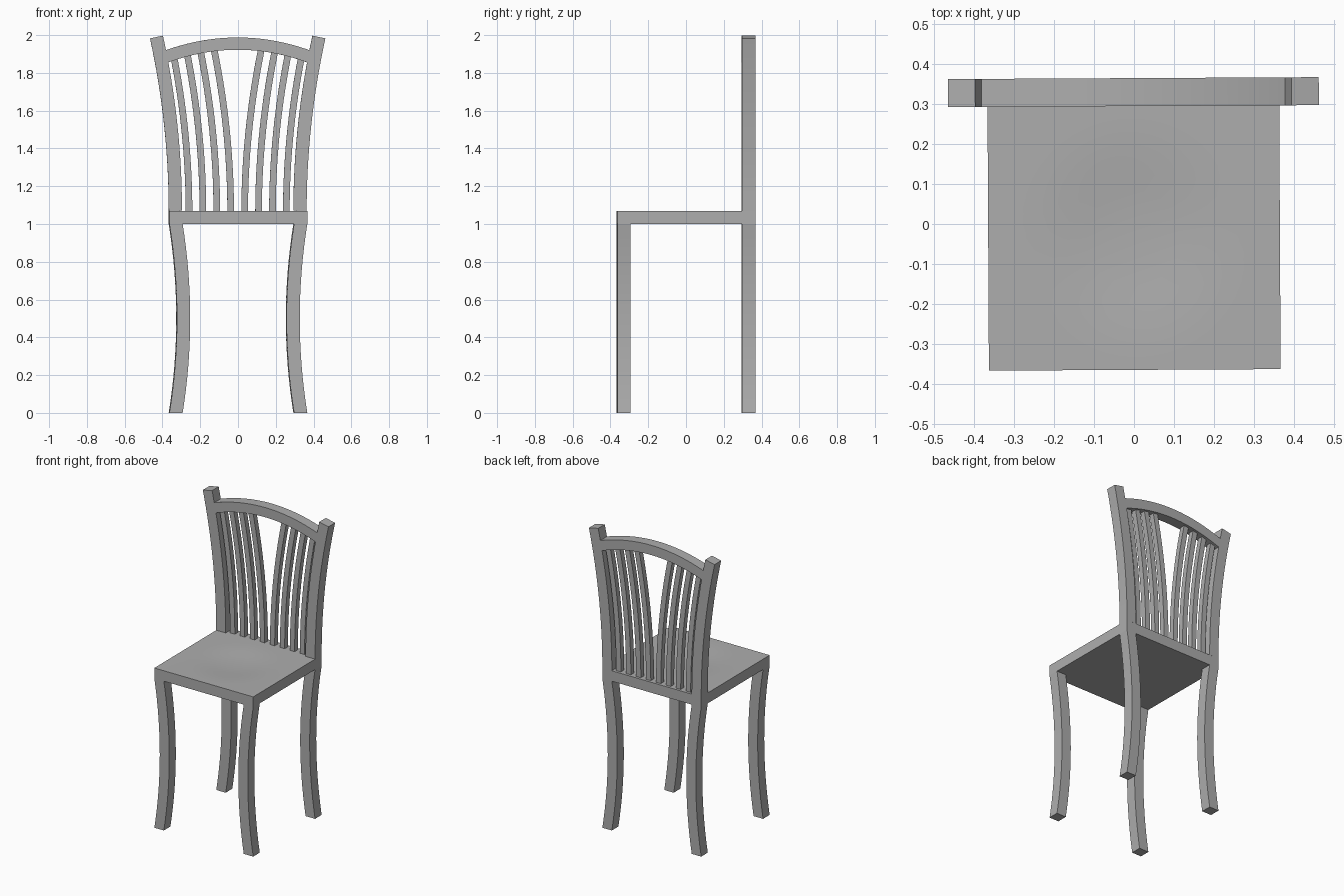
import bpy, bmesh, math
from mathutils import Vector

cube = bpy.data.objects.get("Cube")
if cube:
    bpy.data.objects.remove(cube)

grey = bpy.data.materials.new("plain grey")
grey.use_nodes = True
COLOUR = (0.42, 0.42, 0.42, 1)
grey.diffuse_color = COLOUR
grey.node_tree.nodes["Principled BSDF"].inputs["Base Color"].default_value = COLOUR

HALF, T = 0.365, 0.07          # half seat width, timber thickness
SEAT_Z, SEAT_TOP = 1.0, 1.07
BACK_Y = HALF - T / 2          # centre line of the chair back
TURN = math.radians(0.3)       # whole chair is turned very slightly


def finish(name, bm):
    bmesh.ops.recalc_face_normals(bm, faces=bm.faces)
    mesh = bpy.data.meshes.new(name)
    bm.to_mesh(mesh)
    bm.free()
    mesh.materials.append(grey)
    ob = bpy.data.objects.new(name, mesh)
    ob.rotation_euler.z = TURN
    bpy.context.collection.objects.link(ob)
    bpy.ops.object.select_all(action='DESELECT')
    ob.select_set(True)
    bpy.context.view_layer.objects.active = ob
    bpy.ops.object.shade_smooth_by_angle(angle=math.radians(30))


def bent_bar(name, path, width, depth, y, level_ends=False):
    """Rectangular bar swept along a curve (x, z) in the front plane."""
    bm = bmesh.new()
    rings = []
    for i, p in enumerate(path):
        a, b = path[max(i - 1, 0)], path[min(i + 1, len(path) - 1)]
        d = (Vector(b) - Vector(a)).normalized()
        n = Vector((d.y, -d.x)) * width / 2
        if level_ends:
            n = Vector((width / 2, 0))
        rings.append([bm.verts.new((p[0] + s * n.x, y + t * depth / 2, p[1] + s * n.y))
                      for s, t in ((-1, -1), (1, -1), (1, 1), (-1, 1))])
    for r, q in zip(rings, rings[1:]):
        for k in range(4):
            bm.faces.new((r[k], r[(k + 1) % 4], q[(k + 1) % 4], q[k]))
    bm.faces.new(rings[0])
    bm.faces.new(rings[-1])
    finish(name, bm)


def steps(a, b, n):
    return [a + (b - a) * i / n for i in range(n + 1)]


# Seat: slab with a shallow round dish in the top
bm = bmesh.new()
N, R, DISH, CY = 48, 0.30, 0.014, -0.035
corners = [(-HALF, -HALF), (HALF, -HALF), (HALF, HALF), (-HALF, HALF)]
rim = []
for k in range(4):
    a, b = Vector(corners[k]), Vector(corners[(k + 1) % 4])
    rim += [a.lerp(b, j / (N // 4)) for j in range(N // 4)]
base = [bm.verts.new((p.x, p.y, SEAT_Z)) for p in rim]
loops = [base, [bm.verts.new((p.x, p.y, SEAT_TOP)) for p in rim]]
for f in (1, 0.85, 0.7, 0.55, 0.4, 0.2):
    z = SEAT_TOP - DISH * (1 + math.cos(math.pi * f)) / 2
    loops.append([bm.verts.new((R * f * math.cos(t), CY + R * f * math.sin(t), z))
                  for t in (2 * math.pi * i / N - 0.75 * math.pi for i in range(N))])
for r, q in zip(loops, loops[1:]):
    for k in range(N):
        bm.faces.new((r[k], r[(k + 1) % N], q[(k + 1) % N], q[k]))
bm.faces.new(base)
bm.faces.new(loops[-1])
finish("seat", bm)

BOW = 0.118                    # outward sweep of posts and slats


def sweep(x, t):
    return x + BOW * t * t


for side, s in (("left", 1), ("right", -1)):
    # Legs bowing inwards at mid height
    leg = [(s * (0.29 + 0.04 * ((z - 0.5) / 0.5) ** 2), z) for z in steps(0, SEAT_Z, 16)]
    for where, y in (("front", -BACK_Y), ("back", BACK_Y)):
        bent_bar(f"{where}_leg_{side}", leg, T, T, y, level_ends=True)

    # Back post sweeping outwards
    post = [(s * sweep(HALF - T / 2, t), SEAT_TOP + t) for t in steps(0, 0.92, 16)]
    bent_bar(f"back_post_{side}", post, T, T, BACK_Y)

    # Four slats running parallel to the post, ending inside the top rail
    for i in range(4):
        x0 = 0.037 + 0.0735 * i
        top = 1.935 - 0.5 * sweep(x0, 0.82) ** 2 - SEAT_TOP
        slat = [(s * sweep(x0, t), SEAT_TOP - 0.01 + t) for t in steps(0, top + 0.01, 14)]
        bent_bar(f"back_slat_{side}_{i + 1}", slat, 0.035, 0.035, BACK_Y)

# Arched top rail between the posts
rail = [(x, 1.955 - 0.48 * x * x) for x in steps(-0.39, 0.39, 24)]
bent_bar("top_rail", rail, 0.065, T, BACK_Y)
